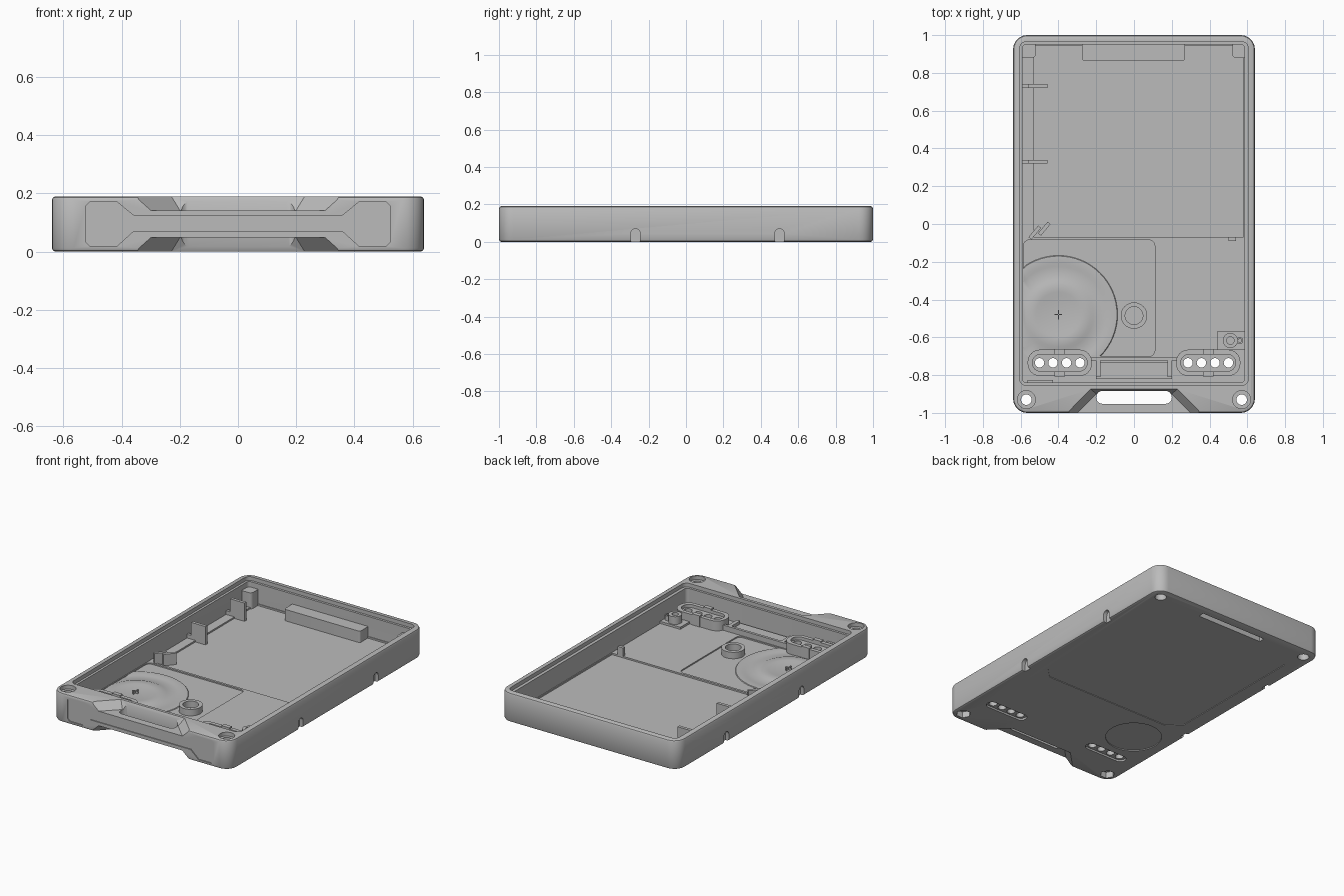
import bpy, bmesh, math
from mathutils import Vector

cube = bpy.data.objects.get("Cube")
if cube:
    bpy.data.objects.remove(cube, do_unlink=True)

grey = bpy.data.materials.new("plain_grey")
grey.use_nodes = True
grey.diffuse_color = (0.5, 0.5, 0.5, 1)
grey.node_tree.nodes["Principled BSDF"].inputs["Base Color"].default_value = (0.5, 0.5, 0.5, 1)


# Outlines
def rrect(x0, x1, y0, y1, r, n=6):
    pts = []
    corners = ((x1 - r, y1 - r), (x0 + r, y1 - r), (x0 + r, y0 + r), (x1 - r, y0 + r))
    for q, (cx, cy) in enumerate(corners):
        for i in range(n + 1):
            a = math.pi / 2 * (q + i / n)
            pts.append((cx + r * math.cos(a), cy + r * math.sin(a)))
    return pts


def disc(x, y, r, n=32):
    return [(x + r * math.cos(math.tau * i / n), y + r * math.sin(math.tau * i / n)) for i in range(n)]


def rect(x0, x1, y0, y1):
    return [(x0, y0), (x1, y0), (x1, y1), (x0, y1)]


# Solids lofted through outlines; axis is the direction of the second value
def loft(name, rings, axis="z"):
    place = {"z": lambda u, v, w: (u, v, w), "y": lambda u, v, w: (u, w, v), "x": lambda u, v, w: (w, u, v)}[axis]
    bm = bmesh.new()
    loops = [[bm.verts.new(place(u, v, w)) for u, v in ring] for ring, w in rings]
    count = len(loops[0])
    for a, b in zip(loops, loops[1:]):
        for i in range(count):
            j = (i + 1) % count
            bm.faces.new((a[i], a[j], b[j], b[i]))
    bm.faces.new(loops[0])
    bm.faces.new(loops[-1])
    bmesh.ops.recalc_face_normals(bm, faces=bm.faces)
    mesh = bpy.data.meshes.new(name)
    bm.to_mesh(mesh)
    bm.free()
    mesh.materials.append(grey)
    obj = bpy.data.objects.new(name, mesh)
    bpy.context.scene.collection.objects.link(obj)
    return obj


def prism(name, outline, lo, hi, axis="z"):
    return loft(name, [(outline, lo), (outline, hi)], axis)


cutters = []


def cutter(*args, **kw):
    obj = prism("cutter", *args, **kw)
    cutters.append(obj)
    return obj


def carve(obj, tools):
    for tool in tools:
        mod = obj.modifiers.new("cut", "BOOLEAN")
        mod.operation, mod.solver, mod.object = "DIFFERENCE", "EXACT", tool
    bpy.context.view_layer.update()
    deps = bpy.context.evaluated_depsgraph_get()
    mesh = bpy.data.meshes.new_from_object(obj.evaluated_get(deps))
    obj.modifiers.clear()
    obj.data = mesh


TOP = 0.19
FLOOR, FRONT_FLOOR = 0.026, 0.036


# Outer tray with softened top and bottom edges
def shell(d):
    return rrect(-0.64 + d, 0.64 - d, -1 + d, 1 - d, 0.075 - d)


tray = loft("tray", [(shell(0.012), 0), (shell(0.004), 0.004), (shell(0), 0.012),
                     (shell(0), TOP - 0.012), (shell(0.004), TOP - 0.004), (shell(0.012), TOP)])

# Cavity, rim ledge and floor levels
cutter(rrect(-0.59, 0.585, -0.84, 0.95, 0.02), FRONT_FLOOR, 0.3)
cutter(rrect(-0.605, 0.605, -0.855, 0.965, 0.035), 0.165, 0.3)
cutter(rect(-0.53, 0.58, -0.07, 0.945), FLOOR, 0.1)
cutter(rrect(-0.585, 0.11, -0.7, -0.085, 0.03), FLOOR + 0.002, 0.1)

# Shallow underside panel and the slot behind it
c = 0.08
cutter([(-0.54 + c, -0.25), (0.54 - c, -0.25), (0.54, -0.25 + c), (0.54, 0.86 - c), (0.54 - c, 0.86),
        (-0.54 + c, 0.86), (-0.54, 0.86 - c), (-0.54, -0.25 + c)], -0.1, 0.004)
cutter(rect(-0.24, 0.24, 0.9, 0.94), -0.1, 0.07)

# Round dish under the speaker area
cutter(disc(-0.4, -0.48, 0.17, 48), -0.1, 0.006)

# Handle: scooped top and bottom with a through slot
def wedge(wide, narrow, back):
    return [(-wide, -1.01), (wide, -1.01), (narrow, back), (-narrow, back)]


for low, high, sign in ((0.142, 0.2, 1), (0.048, -0.01, -1)):
    cutters.append(loft("cutter", [(wedge(0.31, 0.2, -0.9), low), (wedge(0.375, 0.235, -0.868), high)]))
cutter(rrect(-0.2, 0.2, -0.952, -0.883, 0.034), -0.1, 0.3)

# Recessed panel across the front end
half = [(0.36, 0.125), (0.415, 0.17), (0.51, 0.17), (0.525, 0.155),
        (0.525, 0.035), (0.51, 0.02), (0.415, 0.02), (0.36, 0.07)]
cutter(half + [(-x, z) for x, z in reversed(half)], -1.1, -0.994, axis="y")

# Screw holes in the corners
for s in (-1, 1):
    cutter(disc(s * 0.57, -0.93, 0.028, 20), -0.1, 0.3)
    cutter(disc(s * 0.57, -0.93, 0.048, 20), 0.165, 0.3)
    cutter(disc(s * 0.57, -0.93, 0.045, 6), -0.1, 0.04)
    cutter(disc(s * 0.565, 0.925, 0.035, 20), -0.1, 0.06)

# Arched notches along both long sides
for y in (-0.27, 0.5):
    arch = [(y - 0.025, -0.1), (y + 0.025, -0.1)]
    arch += [(y + 0.025 * math.cos(math.pi * i / 8), 0.045 + 0.025 * math.sin(math.pi * i / 8)) for i in range(9)]
    for s in (-1, 1):
        cutter(arch, s * 0.615, s * 0.7, axis="x")

# Connector holes, shared by the tray and the bosses
holes = {}
for s in (-1, 1):
    holes[s] = [cutter(disc(s * 0.393 + d, -0.735, 0.025, 20), -0.1, 0.3)
                for d in (-0.107, -0.036, 0.036, 0.107)]
    cutter(rrect(s * 0.393 - 0.15, s * 0.393 + 0.15, -0.77, -0.7, 0.034), -0.1, 0.012)

carve(tray, cutters)

# Connector bosses with a raised rim
for s, side in ((-1, "right"), (1, "left")):
    x = s * 0.393
    boss = prism(side + "_connector_boss", rrect(x - 0.17, x + 0.17, -0.805, -0.665, 0.065), 0.02, 0.1)
    well = cutter(rrect(x - 0.145, x + 0.145, -0.78, -0.69, 0.044), 0.08, 0.3)
    carve(boss, [well] + holes[s])
    for y in (-0.676, -0.794):
        prism(side + "_boss_clip", rect(x - 0.028, x + 0.028, y - 0.014, y + 0.014), 0.03, 0.108)


# Hollow bosses
def ring(name, x, y, outer, inner, lo, hi):
    obj = prism(name, disc(x, y, outer), lo, hi)
    carve(obj, [cutter(disc(x, y, inner), lo + 0.004, hi + 0.1)])


ring("centre_boss", 0, -0.485, 0.07, 0.047, 0.02, 0.07)
prism("post_base", rect(0.44, 0.587, -0.665, -0.57), 0.03, 0.05)
ring("screw_post", 0.51, -0.617, 0.04, 0.02, 0.03, 0.1)
ring("small_post", 0.56, -0.617, 0.018, 0.009, 0.03, 0.08)

# Speaker seat: concentric low steps and a centre cross
def speaker(r):
    return [(max(x, -0.588), y) for x, y in disc(-0.4, -0.48, r, 64)]


seat = loft("speaker_seat", [(speaker(0.32), 0.02), (speaker(0.31), 0.032), (speaker(0.27), 0.034),
                             (speaker(0.255), 0.03), (speaker(0.185), 0.034),
                             (speaker(0.17), 0.04), (speaker(0.12), 0.04), (speaker(0.1), 0.036)])
carve(seat, [cutter(rect(-0.8, 0.2, -0.86, -0.7), -0.1, 0.3)])
prism("cross_bar", rect(-0.42, -0.38, -0.483, -0.477), 0.03, 0.05)
prism("cross_post", rect(-0.403, -0.397, -0.505, -0.455), 0.03, 0.05)

# Back wall block and corner supports
block = prism("back_block", rrect(-0.275, 0.27, 0.865, 0.955, 0.012), 0.02, 0.1)
carve(block, [cutter(rect(-0.24, 0.24, 0.9, 0.94), -0.1, 0.07)])
for s, side in ((-1, "right"), (1, "left")):
    support = prism(side + "_corner_support", rrect(s * 0.56 - 0.04, s * 0.56 + 0.04, 0.88, 0.96, 0.02), 0.02, 0.13)
    carve(support, [cutter(disc(s * 0.565, 0.925, 0.035, 20), -0.1, 0.06)])

# Locating ribs on the right wall
for y in (0.33, 0.73):
    prism("side_rib", rect(-0.56, -0.458, y - 0.01, y + 0.01), 0.02, 0.145)
    prism("side_rib_foot", rect(-0.595, -0.55, y - 0.01, y + 0.01), 0.02, 0.06)

# Angled clip pair and small stop
for i in range(2):
    clip = prism("angled_clip", rect(-0.04, 0.04, -0.01, 0.01), 0.02, 0.1)
    clip.location = Vector((-0.525 + 0.05 * i, -0.045 + 0.02 * i, 0))
    clip.rotation_euler.z = math.radians(50)
prism("small_stop", rect(0.5, 0.54, -0.09, -0.07), 0.02, 0.09)

# Cable bracket inside the front wall
prism("bracket_rib", rect(-0.23, 0.23, -0.722, -0.705), 0.02, 0.07)
prism("bracket_plate", rect(-0.2, 0.2, -0.82, -0.73), 0.02, 0.05)
for s in (-1, 1):
    prism("bracket_end", rect(s * 0.19 - 0.012, s * 0.19 + 0.012, -0.81, -0.72), 0.02, 0.07)
prism("front_ledge", rect(-0.565, -0.43, -0.845, -0.825), 0.02, 0.09)

# Remove the cutters and shade the parts
for obj in cutters:
    bpy.data.objects.remove(obj, do_unlink=True)
for obj in bpy.context.scene.objects:
    if obj.type == "MESH":
        obj.data.shade_smooth()
        obj.data.set_sharp_from_angle(angle=math.radians(30))
